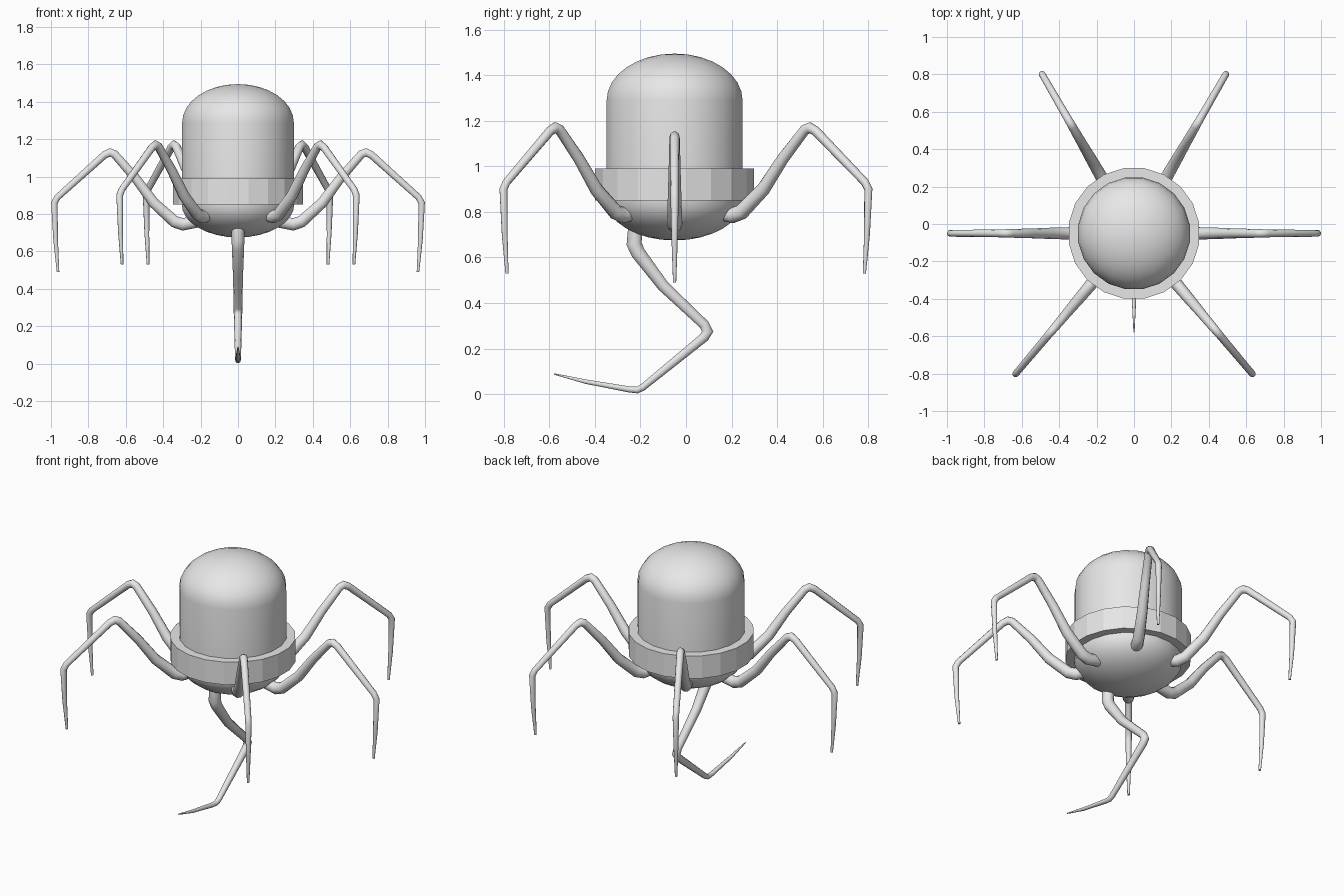
import bpy, bmesh
from math import sin, cos, pi, radians, atan2
from mathutils import Vector

cube = bpy.data.objects.get("Cube")
if cube:
    bpy.data.objects.remove(cube, do_unlink=True)

grey = bpy.data.materials.new("plain grey")
grey.use_nodes = True
grey.diffuse_color = (0.8, 0.8, 0.8, 1)
grey.node_tree.nodes["Principled BSDF"].inputs["Base Color"].default_value = (0.8, 0.8, 0.8, 1)

CENTRE = Vector((0, -0.05, 0))
SIDES = 20


def finish(name, bm, angle):
    bmesh.ops.remove_doubles(bm, verts=bm.verts, dist=1e-5)
    bmesh.ops.recalc_face_normals(bm, faces=bm.faces)
    mesh = bpy.data.meshes.new(name)
    bm.to_mesh(mesh)
    bm.free()
    mesh.materials.append(grey)
    obj = bpy.data.objects.new(name, mesh)
    bpy.context.collection.objects.link(obj)
    bpy.ops.object.select_all(action='DESELECT')
    obj.select_set(True)
    bpy.context.view_layer.objects.active = obj
    bpy.ops.object.shade_smooth_by_angle(angle=radians(angle))
    return obj


def lathe(name, profile, angle, closed=False):
    """Turn an (r, z) profile around the body axis."""
    bm = bmesh.new()
    verts = []
    turn = pi / SIDES
    for r, z in profile:
        verts.append(bm.verts.new(CENTRE + Vector((r * cos(turn), r * sin(turn), z))))
    pairs = list(zip(verts, verts[1:]))
    if closed:
        pairs.append((verts[-1], verts[0]))
    edges = [bm.edges.new(p) for p in pairs]
    bmesh.ops.spin(bm, geom=verts + edges, cent=CENTRE, axis=(0, 0, 1),
                   angle=2 * pi, steps=SIDES)
    return finish(name, bm, angle)


def tube(name, path, heading, lift=0, sides=10):
    """Tapered tube through (distance, z, radius) points in one upright plane."""
    out = Vector((cos(heading), sin(heading), 0))
    side = Vector((-sin(heading), cos(heading), 0))
    pts = [CENTRE + out * d + Vector((0, 0, z + lift)) for d, z, _ in path]
    bm = bmesh.new()
    rings = []
    for i, p in enumerate(pts):
        before = (p - pts[max(i - 1, 0)]).normalized()
        after = (pts[min(i + 1, len(pts) - 1)] - p).normalized()
        along = (before + after).normalized()
        across = along.cross(side)
        # widen the ring at a bend so that the limb keeps its thickness
        ref = after if after.length else before
        r = path[i][2]
        stretch = min(1 / max(along.dot(ref), 0.5), 1.35)
        rings.append([bm.verts.new(p + side * r * cos(a) + across * r * stretch * sin(a))
                      for a in (2 * pi * k / sides for k in range(sides))])
    for a, b in zip(rings, rings[1:]):
        for k in range(sides):
            n = (k + 1) % sides
            bm.faces.new((a[k], a[n], b[n], b[k]))
    bm.faces.new(rings[0])
    bm.faces.new(rings[-1])
    return finish(name, bm, 50)


# Body: domed top, collar ring and rounded underside
steps = [pi / 2 * k / 8 for k in range(9)]
lathe("dome", [(0.302, 0.86)] + [(0.302 * cos(a), 1.29 + 0.205 * sin(a)) for a in steps], 40)
lathe("collar", [(0.29, 0.85), (0.353, 0.85), (0.353, 0.99), (0.29, 0.99)], 15, closed=True)
lathe("underside", [(0.305, 0.87)] + [(0.305 * cos(a), 0.855 - 0.18 * sin(a)) for a in steps], 40)

# Legs: three on each side, bent up to a knee and down to a thin tip
leg = [(0.22, 0.80, 0.034), (0.295, 0.785, 0.034), (0.34, 0.80, 0.033),
       (0.45, 0.90, 0.030), (0.55, 1.035, 0.026), (0.66, 1.16, 0.023),
       (0.685, 1.17, 0.022), (0.715, 1.155, 0.021), (0.965, 0.93, 0.018),
       (0.982, 0.90, 0.018), (0.975, 0.70, 0.013), (0.962, 0.53, 0.007)]
headings = {"front": (atan2(-0.76, 0.64), 0), "middle": (0, -0.04),
            "back": (radians(60), 0)}
for place, (heading, lift) in headings.items():
    tube(place + "_left_leg", leg, heading, lift)
    tube(place + "_right_leg", leg, pi - heading, lift)

# Tail-like limb hanging under the front, folded back and then forward
trunk = [(0.17, 0.75, 0.034), (0.178, 0.66, 0.034), (0.16, 0.62, 0.033),
         (0.05, 0.475, 0.027), (-0.13, 0.305, 0.023), (-0.145, 0.275, 0.023),
         (-0.13, 0.25, 0.022), (0.14, 0.03, 0.016), (0.165, 0.018, 0.015),
         (0.20, 0.021, 0.014), (0.39, 0.055, 0.010), (0.53, 0.089, 0.003)]
tube("hanging_limb", trunk, -pi / 2)
